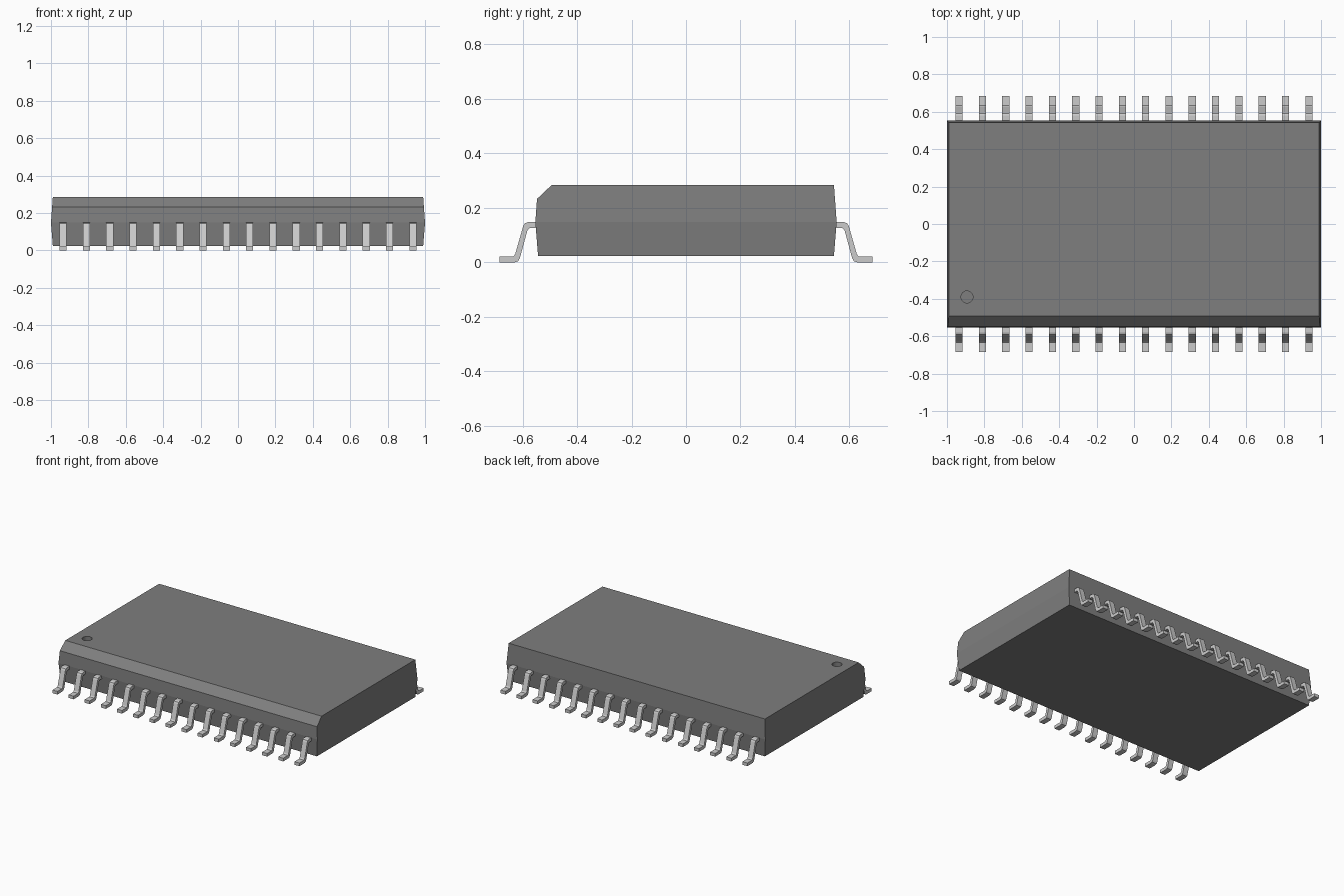
import bpy, bmesh
from mathutils import Vector

cube = bpy.data.objects.get("Cube")
if cube:
    bpy.data.objects.remove(cube, do_unlink=True)


def material(name, grey):
    mat = bpy.data.materials.new(name)
    mat.use_nodes = True
    colour = (grey, grey, grey, 1)
    mat.diffuse_color = colour
    mat.node_tree.nodes["Principled BSDF"].inputs["Base Color"].default_value = colour
    return mat


def add_object(name, bm, mat):
    bmesh.ops.recalc_face_normals(bm, faces=bm.faces)
    mesh = bpy.data.meshes.new(name)
    bm.to_mesh(mesh)
    bm.free()
    mesh.materials.append(mat)
    obj = bpy.data.objects.new(name, mesh)
    bpy.context.collection.objects.link(obj)
    return obj


plastic = material("dark grey plastic", 0.21)
metal = material("silver metal", 0.6)

# Body: three stacked rectangles, widest at the mould line
bm = bmesh.new()
rings = []
for x, y, z in [(0.99, 0.543, 0.024), (1.0, 0.553, 0.148), (0.99, 0.543, 0.285)]:
    rings.append([bm.verts.new((sx * x, sy * y, z))
                  for sx, sy in [(-1, -1), (1, -1), (1, 1), (-1, 1)]])
bm.faces.new(rings[0])
bm.faces.new(rings[-1])
for low, high in zip(rings, rings[1:]):
    for i in range(4):
        j = (i + 1) % 4
        bm.faces.new((low[i], low[j], high[j], high[i]))

# Bevelled front top edge
cut = bmesh.ops.bisect_plane(bm, geom=bm.verts[:] + bm.edges[:] + bm.faces[:],
                             plane_co=Vector((0, -0.492, 0.285)),
                             plane_no=Vector((0, -0.052, 0.055)), clear_outer=True)
edges = [e for e in cut["geom_cut"] if isinstance(e, bmesh.types.BMEdge)]
bmesh.ops.holes_fill(bm, edges=edges, sides=0)
body = add_object("body", bm, plastic)

# Round index dimple beside the bevel
bm = bmesh.new()
bmesh.ops.create_cone(bm, cap_ends=True, segments=32, radius1=0.032,
                      radius2=0.032, depth=0.08)
dimple = add_object("dimple_cutter", bm, plastic)
dimple.location = (-0.893, -0.39, 0.285)
dimple.hide_render = True
dimple.hide_viewport = True
dimple.display_type = 'WIRE'
hole = body.modifiers.new("index_dimple", 'BOOLEAN')
hole.operation = 'DIFFERENCE'
hole.solver = 'EXACT'
hole.object = dimple

# Gull-wing leads: one side profile (y, z), extruded along x
PROFILE = [(0.53, 0.148), (0.58, 0.148), (0.592, 0.143), (0.598, 0.132),
           (0.627, 0.03), (0.634, 0.022), (0.685, 0.022), (0.685, 0),
           (0.63, 0), (0.617, 0.004), (0.61, 0.015), (0.582, 0.118),
           (0.574, 0.126), (0.53, 0.126)]
COUNT, SPAN, WIDTH = 16, 0.935, 0.038


def add_lead(bm, x, side):
    face = bm.faces.new([bm.verts.new((x - WIDTH / 2, side * y, z)) for y, z in PROFILE])
    grown = bmesh.ops.extrude_face_region(bm, geom=[face], use_keep_orig=True)
    verts = [v for v in grown["geom"] if isinstance(v, bmesh.types.BMVert)]
    bmesh.ops.translate(bm, verts=verts, vec=(WIDTH, 0, 0))


for name, side in [("front_leads", -1), ("back_leads", 1)]:
    bm = bmesh.new()
    for i in range(COUNT):
        add_lead(bm, -SPAN + 2 * SPAN * i / (COUNT - 1), side)
    add_object(name, bm, metal)
